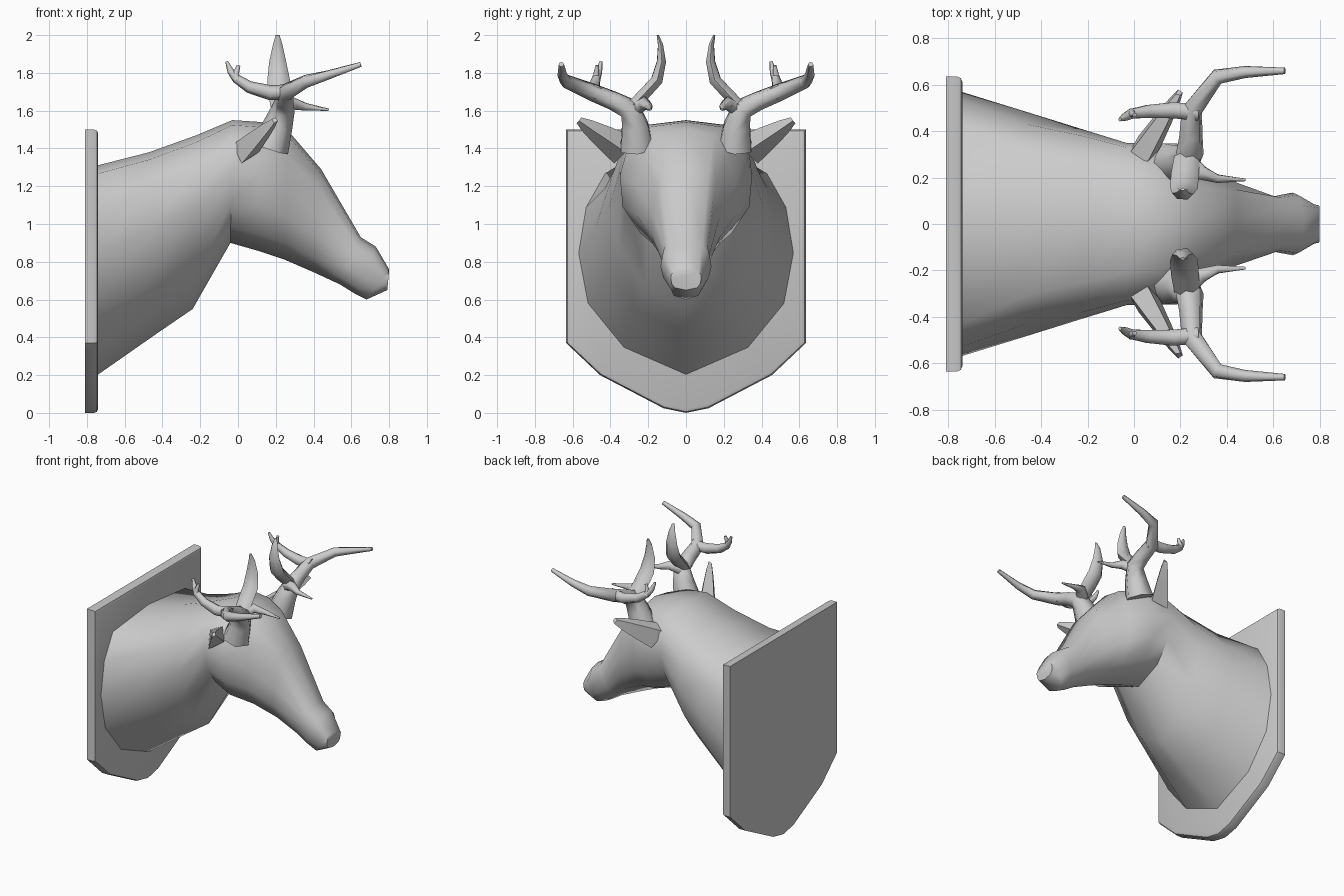
import bpy, bmesh
from math import cos, sin, pi, radians
from mathutils import Vector

if "Cube" in bpy.data.objects:
    bpy.data.objects.remove(bpy.data.objects["Cube"])


def finish(name, bm, angle=40, mirror=False):
    bmesh.ops.recalc_face_normals(bm, faces=bm.faces)
    me = bpy.data.meshes.new(name)
    bm.to_mesh(me)
    bm.free()
    ob = bpy.data.objects.new(name, me)
    bpy.context.collection.objects.link(ob)
    bpy.ops.object.select_all(action='DESELECT')
    bpy.context.view_layer.objects.active = ob
    ob.select_set(True)
    bpy.ops.object.shade_smooth_by_angle(angle=radians(angle))
    if mirror:
        m = ob.modifiers.new("Mirror", 'MIRROR')
        m.use_axis = (False, True, False)
        m.use_mirror_merge = False
    return ob


def loft(bm, rings):
    loops = [[bm.verts.new(p) for p in r] for r in rings]
    n = len(loops[0])
    for a, b in zip(loops, loops[1:]):
        for i in range(n):
            j = (i + 1) % n
            bm.faces.new((a[i], a[j], b[j], b[i]))
    bm.faces.new(loops[0])
    bm.faces.new(loops[-1])


def section(top, bottom, widths):
    """Symmetric ring between a top and a bottom point (x, z)."""
    def at(t, y):
        return (top[0] + (bottom[0] - top[0]) * t, y, top[1] + (bottom[1] - top[1]) * t)
    ts = (0.04, 0.2, 0.42, 0.66, 0.87)
    side = list(zip(ts, widths))
    return ([at(0, 0)] + [at(t, w) for t, w in side] + [at(1, 0)]
            + [at(t, -w) for t, w in reversed(side)])


def tube(name, nodes, flat=1.0, sides=6):
    """Tapered tine through nodes (x, y, z, radius); flat thins it along y."""
    pts = [Vector(n[:3]) for n in nodes]
    rings = []
    for k, n in enumerate(nodes):
        d = (pts[min(k + 1, len(pts) - 1)] - pts[max(k - 1, 0)]).normalized()
        ref = Vector((1, 0, 0)) if abs(d.x) < 0.75 else Vector((0, 0, 1))
        if k:
            ref = u
        u = (ref - d * ref.dot(d)).normalized()
        v = d.cross(u)
        rings.append([pts[k] + u * n[3] * cos(2 * pi * i / sides)
                      + v * n[3] * flat * sin(2 * pi * i / sides)
                      for i in range(sides)])
    bm = bmesh.new()
    loft(bm, rings)
    return finish(name, bm, 75, True)


# Shield plaque with a softened front edge
half = [(0.635, 1.5), (0.635, 0.37), (0.455, 0.2), (0.12, 0.025)]
outline = half + [(0, 0)] + [(-y, z) for y, z in reversed(half)]
bm = bmesh.new()
back = bm.faces.new([bm.verts.new((-0.81, y, z)) for y, z in outline])
new = bmesh.ops.extrude_face_region(bm, geom=[back], use_keep_orig=True)["geom"]
front = [v for v in new if isinstance(v, bmesh.types.BMVert)]
bmesh.ops.translate(bm, verts=front, vec=(0.07, 0, 0))
edges = [e for e in bm.edges if all(v.co.x > -0.75 for v in e.verts)]
bmesh.ops.bevel(bm, geom=edges, offset=0.022, segments=2, profile=0.5, affect='EDGES')
finish("plaque", bm, 30)

# Neck and head: one skin lofted from plaque to muzzle
bm = bmesh.new()
loft(bm, [section(*r) for r in [
    ((-0.745, 1.31), (-0.745, 0.2), (0.43, 0.53, 0.57, 0.52, 0.33)),
    ((-0.47, 1.38), (-0.43, 0.42), (0.31, 0.43, 0.48, 0.42, 0.26)),
    ((-0.22, 1.47), (-0.24, 0.55), (0.25, 0.38, 0.41, 0.35, 0.21)),
    ((-0.03, 1.55), (-0.04, 0.90), (0.21, 0.33, 0.35, 0.31, 0.20)),
    ((0.12, 1.54), (0.10, 0.86), (0.20, 0.31, 0.35, 0.335, 0.24)),
    ((0.26, 1.50), (0.25, 0.81), (0.15, 0.22, 0.265, 0.26, 0.18)),
    ((0.44, 1.29), (0.40, 0.745), (0.12, 0.15, 0.185, 0.18, 0.12)),
    ((0.65, 0.93), (0.54, 0.68), (0.09, 0.115, 0.12, 0.11, 0.08)),
    ((0.73, 0.88), (0.62, 0.63), (0.08, 0.125, 0.135, 0.12, 0.08)),
    ((0.80, 0.76), (0.68, 0.60), (0.07, 0.085, 0.085, 0.08, 0.065)),
    ((0.80, 0.75), (0.79, 0.65), (0.065, 0.08, 0.08, 0.075, 0.06)),
]])
finish("neck_and_head", bm, 60)

# Ears: leaf shapes tapering to a blunt tip
bm = bmesh.new()
base = [Vector(p) for p in [(-0.03, 0.29, 1.42), (0.02, 0.38, 1.32),
                            (0.11, 0.32, 1.38), (0.06, 0.27, 1.46)]]
mid = sum(base, Vector()) / 4
tip = Vector((0.195, 0.565, 1.55))
loft(bm, [[mid.lerp(tip, t) + (p - mid) * s for p in base]
          for t, s in ((0, 1), (0.45, 0.72), (0.8, 0.45), (1, 0.22))])
finish("ears", bm, 40, True)

# Antlers: trunk sweeping into the outer beam, then the tines
tube("antler_beams", [(0.17, 0.26, 1.40, 0.10), (0.21, 0.27, 1.52, 0.08),
                      (0.24, 0.30, 1.61, 0.062), (0.245, 0.38, 1.65, 0.052),
                      (0.25, 0.49, 1.695, 0.048), (0.36, 0.635, 1.755, 0.036),
                      (0.48, 0.655, 1.79, 0.026), (0.65, 0.66, 1.845, 0.014)])
tube("inner_tines", [(0.23, 0.30, 1.61, 0.055), (0.22, 0.22, 1.69, 0.06),
                     (0.215, 0.155, 1.76, 0.06), (0.21, 0.13, 1.86, 0.045),
                     (0.21, 0.135, 1.95, 0.025), (0.21, 0.15, 2.0, 0.01)], flat=0.6)
tube("brow_tines", [(0.22, 0.28, 1.60, 0.045), (0.29, 0.22, 1.64, 0.035),
                    (0.36, 0.195, 1.62, 0.02), (0.48, 0.19, 1.605, 0.006)])
tube("rear_tines", [(0.28, 0.48, 1.70, 0.04), (0.17, 0.49, 1.695, 0.04),
                    (0.06, 0.485, 1.725, 0.032), (-0.01, 0.475, 1.77, 0.024),
                    (-0.04, 0.46, 1.81, 0.018), (-0.06, 0.45, 1.86, 0.008)])
tube("rear_prongs", [(-0.01, 0.48, 1.76, 0.02), (-0.01, 0.475, 1.80, 0.016),
                     (0.003, 0.47, 1.84, 0.01)])
